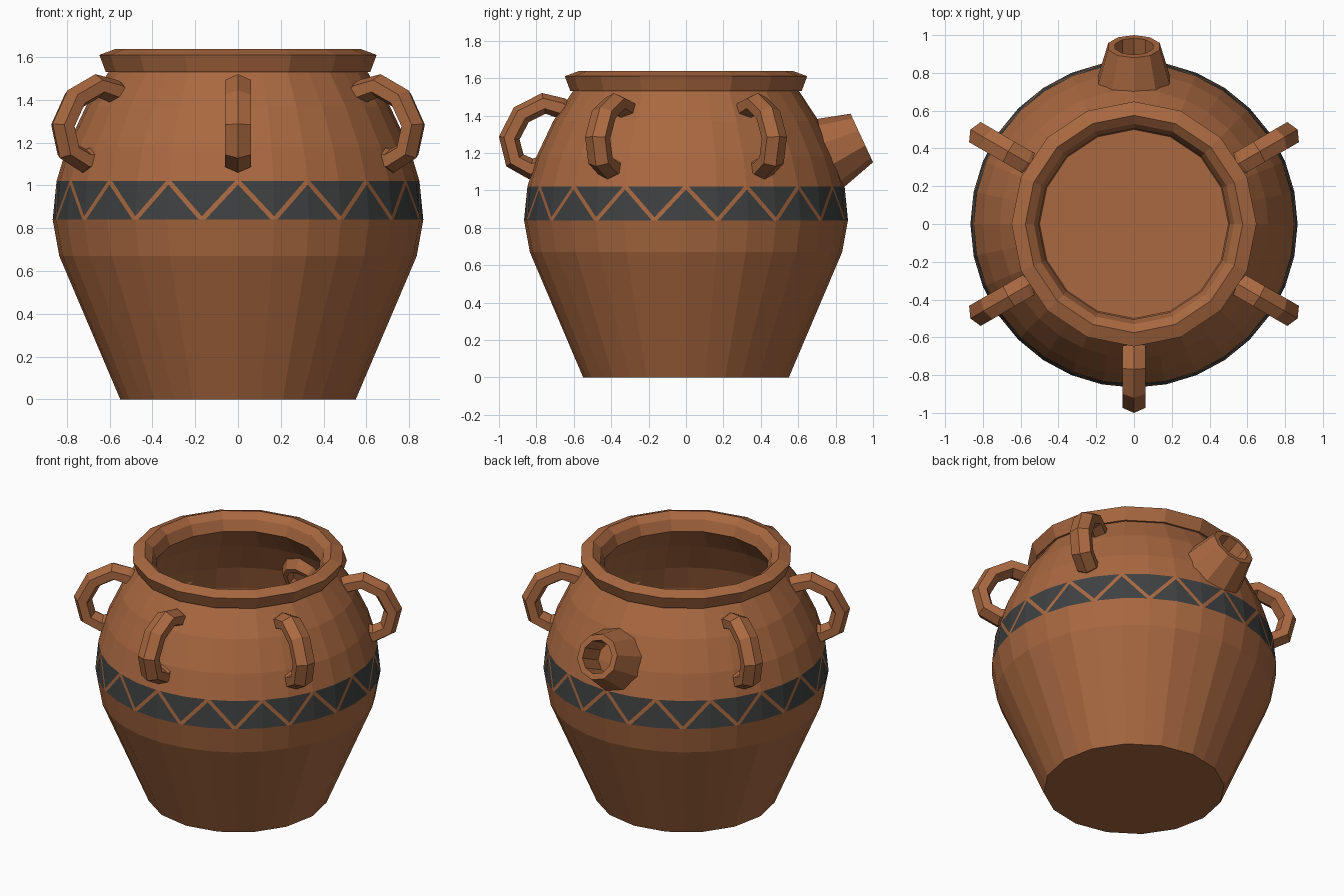
import bpy, bmesh, math
from mathutils import Vector

if "Cube" in bpy.data.objects:
    bpy.data.objects.remove(bpy.data.objects["Cube"])


def material(name, col):
    m = bpy.data.materials.new(name)
    m.diffuse_color = (*col, 1)
    m.use_nodes = True
    m.node_tree.nodes["Principled BSDF"].inputs["Base Color"].default_value = m.diffuse_color
    return m


clay = material("terracotta", (0.40, 0.14, 0.052))
dark = material("charcoal", (0.05, 0.052, 0.053))


def finish(bm, name, mats):
    bmesh.ops.remove_doubles(bm, verts=bm.verts, dist=1e-4)
    bmesh.ops.recalc_face_normals(bm, faces=bm.faces)
    me = bpy.data.meshes.new(name)
    bm.to_mesh(me)
    bm.free()
    for m in mats:
        me.materials.append(m)
    ob = bpy.data.objects.new(name, me)
    bpy.context.collection.objects.link(ob)
    return ob


# Pot body: lathed wall (radius, height, coarse ring?) from outer foot to inner floor
N = 32
PROFILE = [(0.55, 0, 1), (0.835, 0.67, 0), (0.866, 0.84, 0), (0.848, 1.02, 0),
           (0.80, 1.18, 0), (0.71, 1.37, 0), (0.605, 1.53, 1), (0.618, 1.53, 1),
           (0.648, 1.61, 1), (0.575, 1.637, 1), (0.53, 1.60, 1), (0.505, 1.53, 1),
           (0.63, 1.37, 0), (0.73, 1.18, 0), (0.78, 1.02, 0), (0.79, 0.84, 0),
           (0.76, 0.67, 0), (0.50, 0.08, 1)]
BAND = 2   # profile step that carries the painted triangles


def ring(r, z, coarse):
    pts = []
    for k in range(N):
        a = -math.pi / 2 + 2 * math.pi * k / N
        s = r * (math.cos(2 * math.pi / N) if coarse and k % 2 else 1)
        pts.append(Vector((s * math.cos(a), s * math.sin(a), z)))
    return pts


def add(bm, pts, mat=0):
    bm.faces.new([bm.verts.new(p) for p in pts]).material_index = mat


bm = bmesh.new()
rings = [ring(*p) for p in PROFILE]
g = 0.09   # half gap between neighbouring triangles
for i in range(len(rings) - 1):
    for k in range(N):
        j = (k + 1) % N
        a, b, c, d = rings[i][k], rings[i][j], rings[i + 1][j], rings[i + 1][k]
        if i != BAND:
            add(bm, (a, b, c, d))
            continue
        if k % 2:   # mirror every other cell so the diagonals zigzag
            a, b, c, d = b, a, d, c
        low, left = a.lerp(b, 1 - g), a.lerp(d, 1 - g)
        top, right = d.lerp(c, g), b.lerp(c, g)
        add(bm, (a, low, left), 1)
        add(bm, (c, top, right), 1)
        add(bm, (low, b, right, top, d, left))
add(bm, rings[0])
add(bm, rings[-1])
finish(bm, "pot_body", [clay, dark])


# Five loop handles: hexagonal tube swept along an arc in a radial plane
PATH = [(0.61, 1.405), (0.67, 1.44), (0.76, 1.465), (0.88, 1.405), (0.945, 1.28),
        (0.915, 1.16), (0.83, 1.115), (0.76, 1.13)]


def handle(name, deg):
    bm = bmesh.new()
    ang = math.radians(deg)
    out = Vector((math.cos(ang), math.sin(ang), 0))
    side = Vector((-math.sin(ang), math.cos(ang), 0))
    up = Vector((0, 0, 1))
    pts = [out * r + up * z for r, z in PATH]
    secs = []
    for i, p in enumerate(pts):
        t = (pts[min(i + 1, len(pts) - 1)] - pts[max(i - 1, 0)]).normalized()
        n = side.cross(t)
        secs.append([p + n * 0.056 * math.cos(math.pi * k / 3)
                     + side * 0.071 * math.sin(math.pi * k / 3) for k in range(6)])
    for s, e in zip(secs, secs[1:]):
        for k in range(6):
            j = (k + 1) % 6
            add(bm, (s[k], s[j], e[j], e[k]))
    add(bm, secs[0])
    add(bm, secs[-1])
    finish(bm, name, [clay])


for i, deg in enumerate((-90, -30, 30, 150, 210)):
    handle("handle_%d" % (i + 1), deg)


# Spout at the back: tapered hollow tube (distance along axis, radius)
bm = bmesh.new()
axis = Vector((0, 0.908, 0.42)).normalized()
across = Vector((1, 0, 0))
over = across.cross(axis)
tip = Vector((0, 0.94, 1.28))
S = 10
prof = [(-0.30, 0.13), (-0.20, 0.20), (0, 0.143), (0, 0.105), (-0.30, 0.10)]
secs = [[tip + axis * t + (across * math.cos(2 * math.pi * (k + 0.5) / S)
         + over * math.sin(2 * math.pi * (k + 0.5) / S)) * r for k in range(S)]
        for t, r in prof]
for i in range(len(secs)):
    s, e = secs[i], secs[(i + 1) % len(secs)]
    for k in range(S):
        j = (k + 1) % S
        add(bm, (s[k], s[j], e[j], e[k]))
finish(bm, "spout", [clay])
